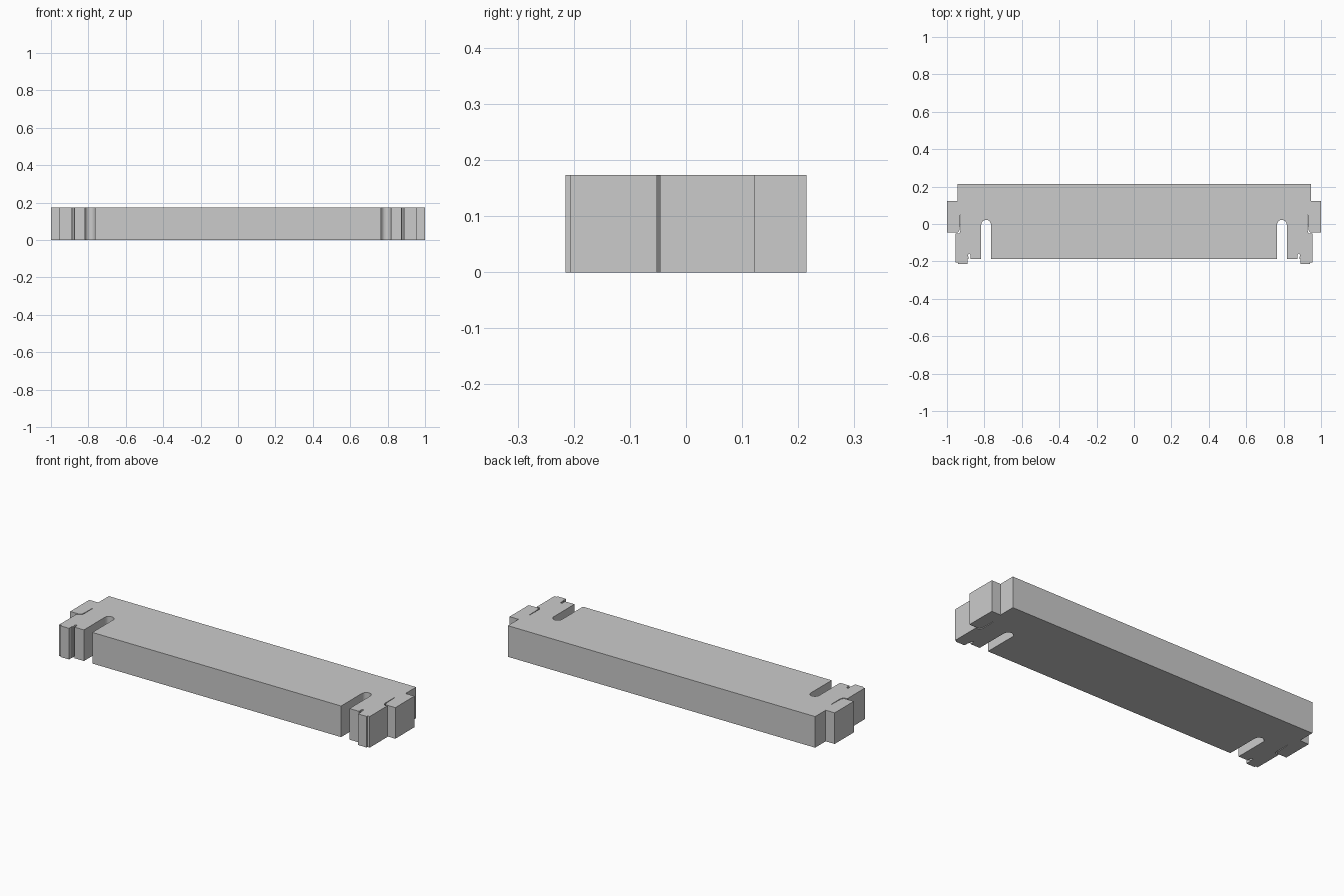
import bpy, bmesh
from math import sin, cos, pi

if "Cube" in bpy.data.objects:
    bpy.data.objects.remove(bpy.data.objects["Cube"])

HEIGHT = 0.173


def arc(cx, cy, r, start, end, n):
    return [(cx + r * cos(start + (end - start) * i / n),
             cy + r * sin(start + (end - start) * i / n)) for i in range(n + 1)]


# Right half of the outline, from the back edge round to the front edge
half = [(0.945, 0.215), (0.945, 0.122), (1.0, 0.122), (1.0, -0.046)]
# side ear, with the thin flex slit behind it
half += [(0.945, -0.046), (0.938, -0.042), (0.932, -0.032), (0.930, 0.048),
         (0.927, 0.048), (0.927, -0.034), (0.932, -0.046), (0.940, -0.052)]
# hooked foot
half += [(0.955, -0.052), (0.955, -0.207), (0.942, -0.207),
         (0.942, -0.215), (0.889, -0.215), (0.889, -0.187), (0.885, -0.187)]
# small round-topped groove in the foot
half += arc(0.881, -0.165, 0.006, 0, pi, 6)
half += [(0.875, -0.187), (0.817, -0.187)]
# long round-topped slot
half += arc(0.791, -0.004, 0.026, 0, pi, 12)
half += [(0.765, -0.187)]

# Mirror the half outline and extrude it into a solid bar
outline = half + [(-x, y) for x, y in reversed(half)]
bm = bmesh.new()
base = bm.faces.new([bm.verts.new((x, y, 0)) for x, y in outline])
ext = bmesh.ops.extrude_face_region(bm, geom=[base], use_keep_orig=True)
top = [v for v in ext["geom"] if isinstance(v, bmesh.types.BMVert)]
bmesh.ops.translate(bm, verts=top, vec=(0, 0, HEIGHT))
bmesh.ops.recalc_face_normals(bm, faces=bm.faces)

mesh = bpy.data.meshes.new("clip_bar")
bm.to_mesh(mesh)
bm.free()
bar = bpy.data.objects.new("clip_bar", mesh)
bpy.context.collection.objects.link(bar)
